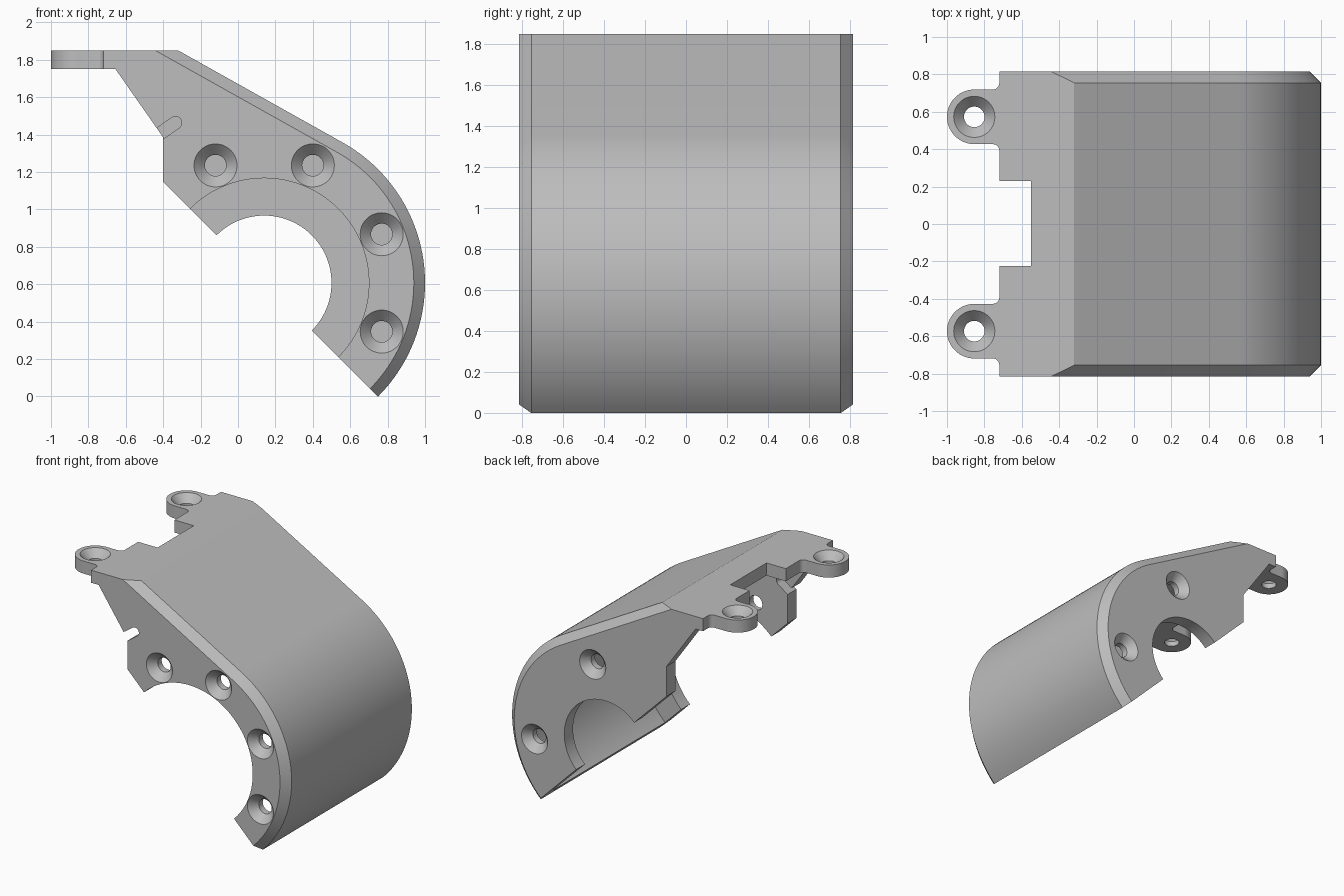
import bpy, bmesh
from math import pi, sin, cos, radians
from mathutils import Matrix, Vector

if "Cube" in bpy.data.objects:
    bpy.data.objects.remove(bpy.data.objects["Cube"])

grey = bpy.data.materials.new("plain grey")
grey.use_nodes = True
colour = (0.51, 0.51, 0.51, 1)
grey.diffuse_color = colour
grey.node_tree.nodes["Principled BSDF"].inputs["Base Color"].default_value = colour

CX, CZ = 0.14, 0.607        # axis of the rounded end
R, SKIN, BEVEL = 0.86, 0.10, 0.06
HALF = 0.815                # half width
TOP, UNDER = 1.85, 1.75     # top plate
TANGENT = 60.7              # where the slope meets the round


def arc(cx, cy, r, a, b, n):
    steps = [radians(a + (b - a) * i / n) for i in range(n + 1)]
    return [(cx + r * cos(t), cy + r * sin(t)) for t in steps]


def add_object(name, bm):
    bmesh.ops.recalc_face_normals(bm, faces=bm.faces)
    mesh = bpy.data.meshes.new(name)
    bm.to_mesh(mesh)
    bm.free()
    mesh.materials.append(grey)
    ob = bpy.data.objects.new(name, mesh)
    bpy.context.collection.objects.link(ob)
    return ob


def loft(name, sections):
    """Skin matching closed loops and cap both ends."""
    bm = bmesh.new()
    rings = [[bm.verts.new(p) for p in s] for s in sections]
    for a, b in zip(rings, rings[1:]):
        for i in range(len(a)):
            j = (i + 1) % len(a)
            bm.faces.new((a[i], a[j], b[j], b[i]))
    bm.faces.new(rings[0])
    bm.faces.new(rings[-1])
    return add_object(name, bm)


def side_prism(name, pts, y0, y1):
    return loft(name, [[(x, y, z) for x, z in pts] for y in (y0, y1)])


def flat_prism(name, pts, z0, z1):
    return loft(name, [[(x, y, z) for x, y in pts] for z in (z0, z1)])


def countersunk(point, outward, r_hole=0.057, r_head=0.115, sink=0.06):
    """Cutter for a countersunk screw hole entered from the outward side."""
    turn = Vector(outward).to_track_quat('Z', 'Y').to_matrix().to_4x4()
    frame = Matrix.Translation(point) @ turn
    rows = [(-0.16, r_hole), (-sink, r_hole), (0, r_head), (0.02, r_head)]
    return loft("hole_cutter", [[frame @ Vector((x, y, h)) for x, y in arc(0, 0, r, 0, 352.5, 47)]
                                for h, r in rows])


def cut(ob, cutters):
    for c in cutters:
        c.hide_render = True
        m = ob.modifiers.new("cut", 'BOOLEAN')
        m.operation, m.solver, m.object = 'DIFFERENCE', 'EXACT', c
    bpy.context.view_layer.update()
    graph = bpy.context.evaluated_depsgraph_get()
    mesh = bpy.data.meshes.new_from_object(ob.evaluated_get(graph))
    ob.modifiers.clear()
    ob.data = mesh
    for c in cutters:
        bpy.data.objects.remove(c)


def smooth(ob, angle=25):
    bpy.ops.object.select_all(action='DESELECT')
    ob.select_set(True)
    bpy.context.view_layer.objects.active = ob
    bpy.ops.object.shade_smooth_by_angle(angle=radians(angle))


def outline(inset):
    """Outer side profile, with slope and round moved inwards by inset."""
    corner = -0.32 - inset / cos(radians(TANGENT))
    shell = [(-0.72, TOP), (corner, TOP)] + arc(CX, CZ, R - inset, TANGENT, -45, 40)
    return shell + [(-0.4, 1.147), (-0.4, 1.385), (-0.655, UNDER), (-0.72, UNDER)]


# Solid body with bevelled sides
rows = [(-HALF, BEVEL), (-HALF + BEVEL, 0), (HALF - BEVEL, 0), (HALF, BEVEL)]
cover = loft("cover", [[(x, y, z) for x, z in outline(b)] for y, b in rows])

# Hollow interior, open to the lower left
slope = Vector((cos(radians(TANGENT)), sin(radians(TANGENT))))
foot = Vector((CX, CZ)) + slope * (R - SKIN)
along = (foot.y - UNDER) / slope.x
ridge_x = foot.x + along * slope.y
cavity = [(-1.2, UNDER), (ridge_x, UNDER)] + arc(CX, CZ, R - SKIN, TANGENT, -45, 40)
cavity += [(0.4, -0.25), (-1.2, -0.25)]
cutters = [side_prism("cavity_cutter", cavity, -0.705, 0.705)]

# Round openings: wide in the front wall, narrow in the back wall
for r, y0, y1 in ((0.56, -1, -0.6), (0.36, 0.6, 1)):
    cutters.append(side_prism("opening_cutter", arc(CX, CZ, r, 0, 356.25, 95), y0, y1))

# Cable slot in the front wall
slot = [(-0.335 + x * cos(radians(35)) - z * sin(radians(35)),
         1.463 + x * sin(radians(35)) + z * cos(radians(35)))
        for x, z in arc(0, 0, 0.034, -90, 90, 16) + [(-0.2, 0.034), (-0.2, -0.034)]]
cutters.append(side_prism("slot_cutter", slot, -1, -0.6))

# Notch in the top plate
notch = [(-0.9, -0.225), (-0.55, -0.225), (-0.55, 0.23), (-0.9, 0.23)]
cutters.append(flat_prism("notch_cutter", notch, 1.6, 2))

# Screw holes in the front and back walls
for side, radius, angles in ((-1, 0.68, (112.5, 67.5, 22.5, -22.5)), (1, 0.63, (80, -10))):
    for a in angles:
        x, z = arc(CX, CZ, radius, a, a, 1)[0]
        cutters.append(countersunk((x, side * HALF, z), (0, side, 0)))
cut(cover, cutters)
smooth(cover)

# Mounting tabs with filleted roots
for side, name in ((-1, "front_mounting_tab"), (1, "back_mounting_tab")):
    y, r, f = side * 0.573, 0.146, 0.035
    pts = arc(-0.72 - f, y + r + f, f, 0, -90, 6) + arc(-0.854, y, r, 90, 270, 28)
    pts += arc(-0.72 - f, y - r - f, f, 90, 0, 6)
    tab = flat_prism(name, pts, UNDER, TOP)
    cut(tab, [countersunk((-0.854, y, TOP), (0, 0, 1), 0.055, 0.11)])
    smooth(tab)
